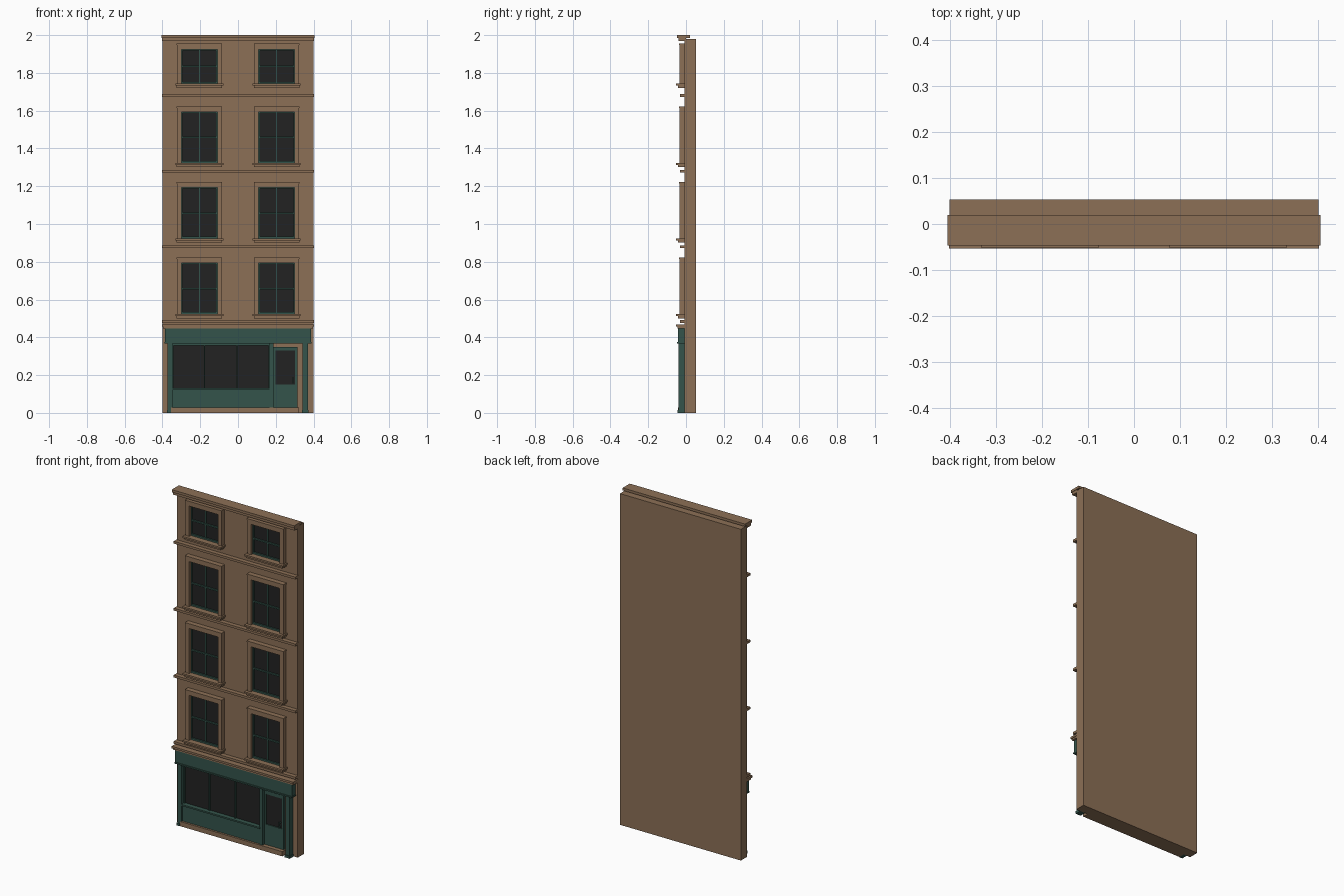
import bpy, bmesh
from mathutils import Vector


def material(name, rgb):
    m = bpy.data.materials.new(name)
    m.diffuse_color = (*rgb, 1)
    return m


STONE = material("brown_stone", (0.262, 0.162, 0.093))
GREEN = material("dark_green_paint", (0.034, 0.088, 0.070))
GLASS = material("dark_glass", (0.016, 0.016, 0.016))

BACK, WALL = 0.053, -0.007   # back and front planes of the wall


def boxes(name, mat, *bounds):
    """One object made of boxes (x0, x1, y_front, y_back, z0, z1)."""
    bm = bmesh.new()
    for x0, x1, y0, y1, z0, z1 in bounds:
        made = bmesh.ops.create_cube(bm, size=1)["verts"]
        bmesh.ops.scale(bm, vec=(x1 - x0, y1 - y0, z1 - z0), verts=made)
        bmesh.ops.translate(bm, verts=made,
                            vec=Vector((x0 + x1, y0 + y1, z0 + z1)) / 2)
    me = bpy.data.meshes.new(name)
    bm.to_mesh(me)
    bm.free()
    me.materials.append(mat)
    ob = bpy.data.objects.new(name, me)
    bpy.context.collection.objects.link(ob)
    return ob


IN = WALL + 0.004   # trim sinks slightly into the wall

# Wall slab
boxes("wall", STONE, (-0.4, 0.4, WALL, BACK, 0, 1.98))

# Roof cornice: cap over a narrower bed moulding
boxes("roof_cornice", STONE,
      (-0.405, 0.405, -0.047, 0.02, 1.985, 2.0),
      (-0.402, 0.402, -0.039, 0.0, 1.968, 1.985))

# String courses between floors
for i, z in enumerate((0.484, 0.88, 1.28, 1.68)):
    boxes(f"string_course_{i + 1}", STONE,
          (-0.402, 0.402, -0.033, IN, z - 0.007, z + 0.007))


def window(tag, cx, z0, z1):
    """Sash window; z0 to z1 is the opening inside the stone surround."""
    w, o = 0.095, 0.119
    # Stone jambs and lintel
    boxes(f"window_surround_{tag}", STONE,
          (cx - o, cx - w, -0.034, IN, z0, z1),
          (cx + w, cx + o, -0.034, IN, z0, z1),
          (cx - o, cx + o, -0.034, IN, z1, z1 + 0.022),
          (cx - o - 0.002, cx + o + 0.002, -0.037, IN, z1 + 0.022, z1 + 0.030))
    # Sill slab on a narrower block
    boxes(f"window_sill_{tag}", STONE,
          (cx - 0.127, cx + 0.127, -0.052, IN, z0 - 0.010, z0),
          (cx - 0.120, cx + 0.120, -0.043, IN, z0 - 0.022, z0 - 0.010))
    # Glass pane
    boxes(f"window_glass_{tag}", GLASS,
          (cx - w, cx + w, WALL - 0.002, IN, z0, z1))
    # Sash frame, glazing bar and meeting rail
    zm, f = (z0 + z1) / 2, 0.006
    boxes(f"window_sash_{tag}", GREEN,
          (cx - w, cx - w + f, -0.018, IN, z0, z1),
          (cx + w - f, cx + w, -0.018, IN, z0, z1),
          (cx - w + f, cx + w - f, -0.018, IN, z1 - f, z1),
          (cx - w + f, cx + w - f, -0.018, IN, z0, z0 + 0.010),
          (cx - w + f, cx + w - f, -0.018, IN, zm - 0.004, zm + 0.004),
          (cx - 0.003, cx + 0.003, -0.014, IN, z0 + f, z1 - f))


# Four floors of paired windows
for row, (z0, z1) in enumerate(((0.523, 0.793), (0.923, 1.193),
                                (1.323, 1.593), (1.743, 1.925))):
    for side, cx in (("left", -0.2045), ("right", 0.2045)):
        window(f"{row + 1}_{side}", cx, z0, z1)

# Shop cornice and fascia board
boxes("shop_cornice", STONE,
      (-0.402, 0.402, -0.053, IN, 0.457, 0.469),
      (-0.398, 0.398, -0.046, IN, 0.447, 0.457))
boxes("shop_fascia", GREEN,
      (-0.386, 0.386, -0.042, IN, 0.372, 0.447),
      (-0.388, 0.388, -0.047, IN, 0.367, 0.375))

# Pilasters with foot blocks, and the post beside the door
boxes("shop_pilasters", GREEN,
      (-0.373, -0.347, -0.040, IN, 0.015, 0.367),
      (-0.376, -0.355, -0.044, IN, 0, 0.015),
      (0.342, 0.370, -0.040, IN, 0.015, 0.367),
      (0.339, 0.373, -0.044, IN, 0, 0.015),
      (0.167, 0.188, -0.036, IN, 0.028, 0.367))

# Stall riser with a sill
boxes("stall_riser", GREEN,
      (-0.347, 0.167, -0.030, IN, 0.028, 0.122),
      (-0.350, 0.170, -0.039, IN, 0.122, 0.131))

# Shop window: glass, frame and mullions
boxes("shop_window_glass", GLASS, (-0.343, 0.164, WALL - 0.004, IN, 0.131, 0.360))
boxes("shop_window_frame", GREEN,
      (-0.347, 0.167, -0.022, IN, 0.358, 0.367),
      *[(x - 0.003, x + 0.003, -0.020, IN, 0.131, 0.358)
        for x in (-0.344, -0.178, -0.006, 0.164)])

# Door with glazed upper panel and pull handle
boxes("door", GREEN,
      (0.188, 0.198, -0.018, IN, 0.028, 0.350),
      (0.302, 0.315, -0.018, IN, 0.028, 0.350),
      (0.198, 0.302, -0.018, IN, 0.330, 0.350),
      (0.198, 0.302, -0.018, IN, 0.028, 0.150))
boxes("door_glass", GLASS, (0.198, 0.302, -0.012, IN, 0.150, 0.330))
boxes("door_handle", GREEN,
      (0.289, 0.294, -0.030, -0.026, 0.155, 0.190),
      (0.289, 0.294, -0.027, -0.012, 0.160, 0.164),
      (0.289, 0.294, -0.027, -0.012, 0.181, 0.185))

# Stone step along the shopfront
boxes("front_step", STONE, (-0.355, 0.322, -0.042, IN, 0, 0.028))
